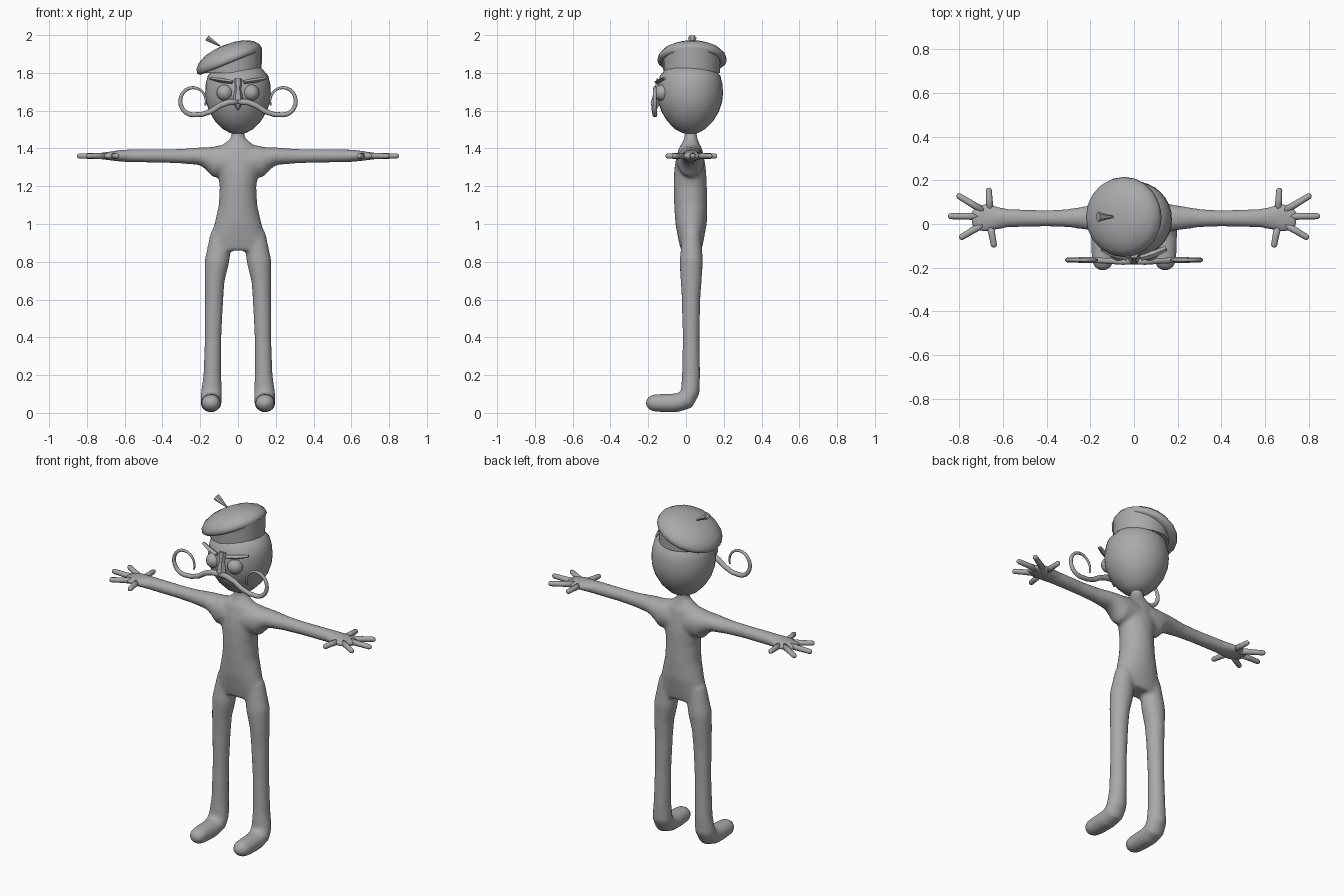
import bpy, bmesh
from math import sin, cos, tan, pi, radians
from mathutils import Vector, Matrix

if "Cube" in bpy.data.objects:
    bpy.data.objects.remove(bpy.data.objects["Cube"])

grey = bpy.data.materials.new("clay_grey")
grey.use_nodes = True
grey.diffuse_color = (0.4, 0.4, 0.4, 1)
grey.node_tree.nodes["Principled BSDF"].inputs["Base Color"].default_value = (0.4, 0.4, 0.4, 1)


def finish(name, bm, smooth=True):
    bmesh.ops.recalc_face_normals(bm, faces=bm.faces)
    for f in bm.faces:
        f.smooth = smooth
    mesh = bpy.data.meshes.new(name)
    bm.to_mesh(mesh)
    bm.free()
    mesh.materials.append(grey)
    obj = bpy.data.objects.new(name, mesh)
    bpy.context.collection.objects.link(obj)
    return obj


def sweep(bm, path, ref, sides=16, mirror=1):
    """Closed tube through (x, y, z, radius along ref, radius across)."""
    pts = [Vector((p[0] * mirror, p[1], p[2])) for p in path]
    rings = []
    for i, p in enumerate(pts):
        t = (pts[min(i + 1, len(pts) - 1)] - pts[max(i - 1, 0)]).normalized()
        u = Vector(ref)
        u = (u - t * u.dot(t)).normalized()
        v = t.cross(u)
        ring = []
        for k in range(sides):
            a = 2 * pi * k / sides
            ring.append(bm.verts.new(p + u * cos(a) * path[i][3] + v * sin(a) * path[i][4]))
        rings.append(ring)
    for a, b in zip(rings, rings[1:]):
        for k in range(sides):
            n = (k + 1) % sides
            bm.faces.new((a[k], a[n], b[n], b[k]))
    bm.faces.new(rings[0])
    bm.faces.new(rings[-1])


def lathe(bm, profile, sides, matrix):
    """Surface of revolution from (radius, height) pairs."""
    verts = [bm.verts.new((r, 0, z)) for r, z in profile]
    edges = [bm.edges.new(e) for e in zip(verts, verts[1:])]
    bmesh.ops.spin(bm, geom=verts + edges, cent=(0, 0, 0), axis=(0, 0, 1),
                   angle=2 * pi, steps=sides, use_merge=True)
    bmesh.ops.remove_doubles(bm, verts=bm.verts, dist=0.0005)
    bmesh.ops.transform(bm, matrix=matrix, verts=bm.verts)


X, Y, Z = (1, 0, 0), (0, 1, 0), (0, 0, 1)

# Body: torso, legs with feet, arms with palms, fused into one soft skin
torso = [(0, .028, .86, .15, .055), (0, .027, .92, .148, .068), (0, .027, 1.0, .125, .083),
         (0, .025, 1.1, .102, .088), (0, .022, 1.2, .097, .088), (0, .022, 1.28, .11, .085),
         (0, .022, 1.34, .12, .076), (0, .024, 1.4, .11, .062), (0, .025, 1.435, .062, .042),
         (0, .025, 1.46, .035, .034), (0, .025, 1.55, .032, .032)]
leg = [(.085, .03, .95, .06, .05), (.112, .028, .8, .065, .062), (.124, .027, .7, .053, .056),
       (.127, .027, .6, .049, .049), (.132, .027, .4, .044, .045), (.136, .027, .2, .047, .048),
       (.14, .022, .11, .056, .05), (.142, 0, .068, .057, .052), (.143, -.05, .053, .055, .05),
       (.143, -.12, .052, .053, .049), (.143, -.175, .053, .05, .045),
       (.143, -.2, .053, .036, .032), (.143, -.212, .053, .014, .012)]
arm = [(.05, .024, 1.33, .075, .08), (.12, .026, 1.333, .072, .086), (.15, .028, 1.348, .066, .063),
       (.2, .028, 1.359, .057, .047), (.3, .027, 1.359, .042, .039), (.4, .026, 1.36, .037, .036),
       (.58, .027, 1.361, .043, .034), (.63, .027, 1.361, .054, .03), (.68, .027, 1.36, .066, .023),
       (.715, .027, 1.36, .06, .018), (.745, .027, 1.36, .036, .014)]
bm = bmesh.new()
sweep(bm, torso, X, 28)
for s in (-1, 1):
    sweep(bm, leg, X, 24, s)
    sweep(bm, arm, Y, 24, s)
body = finish("body", bm)
remesh = body.modifiers.new("fuse", 'REMESH')
remesh.mode = 'VOXEL'
remesh.voxel_size = 0.01
remesh.use_smooth_shade = True
soften = body.modifiers.new("soften", 'SMOOTH')
soften.factor = 0.5
soften.iterations = 8

# Fingers
fingers = [((.70, .035), (.852, .036)), ((.69, .06), (.812, .134)), ((.66, .06), (.666, .165)),
           ((.69, .0), (.80, -.066)), ((.66, .0), (.64, -.107))]
for s, side in ((-1, "right"), (1, "left")):
    bm = bmesh.new()
    for a, b in fingers:
        a, b = Vector((*a, 1.36)), Vector((*b, 1.36))
        path = [(*a.lerp(b, t), r, r) for t, r in ((0, .018), (.5, .015), (.9, .014), (.97, .011), (1, .005))]
        sweep(bm, path, Z, 12, s)
    finish(side + "_fingers", bm)

# Head
bm = bmesh.new()
lathe(bm, [(0, 1.475), (.04, 1.481), (.08, 1.502), (.122, 1.545), (.152, 1.595), (.169, 1.645),
           (.174, 1.69), (.171, 1.74), (.16, 1.785), (.125, 1.825), (.07, 1.845), (0, 1.85)],
      32, Matrix.Translation((0, .022, 0)))
finish("head", bm)

# Beret crown, tipped toward one side
tilt = radians(22)
centre = Vector((-.045, .032, 1.865))
bm = bmesh.new()
lathe(bm, [(0, -.005), (.14, -.012), (.172, -.012), (.184, 0), (.18, .022), (.155, .05),
           (.11, .072), (.06, .083), (0, .087)], 20,
      Matrix.Translation(centre) @ Matrix.Rotation(-tilt, 4, 'Y'))
finish("beret_crown", bm)

# Beret band: upright wall whose top follows the tipped crown
bm = bmesh.new()
sweep(bm, [(-.025, .03, 1.8, .15, .15), (-.025, .03, 1.9, .152, .152)], X, 24)
for v in bm.verts:
    if v.co.z > 1.85:
        v.co.z = max(1.802, centre.z + (v.co.x - centre.x) * tan(tilt))
band = finish("beret_band", bm, False)
for f in band.data.polygons:
    f.use_smooth = abs(f.normal.z) < 0.5

# Beret stalk
bm = bmesh.new()
sweep(bm, [(-.095, .033, 1.942, .004, .004), (-.165, .033, 1.985, .024, .018)], Y, 6)
finish("beret_stalk", bm, False)

for s, side in ((-1, "right"), (1, "left")):
    # Eyes
    bm = bmesh.new()
    bmesh.ops.create_uvsphere(bm, u_segments=24, v_segments=16, radius=.043,
                              matrix=Matrix.Translation((.07 * s, -.126, 1.695)))
    finish(side + "_eye", bm)
    # Eyebrows
    bm = bmesh.new()
    sweep(bm, [(.03, -.155, 1.752, .01, .014), (.09, -.138, 1.76, .012, .016),
               (.148, -.112, 1.771, .008, .012)], Z, 4, s)
    finish(side + "_eyebrow", bm, False)
    # Moustache half: a sagging strand ending in a tapering curl
    strand = [(0, -.17, 1.648, .015, .016), (.05, -.172, 1.645, .015, .016), (.095, -.17, 1.628, .014, .015),
              (.14, -.168, 1.598, .013, .014), (.19, -.165, 1.58, .013, .013)]
    for i in range(17):
        a = -pi / 2 + radians(18 * i)
        r = .013 - .0005 * i
        strand.append((.238 + .068 * cos(a), -.165, 1.65 + .072 * sin(a), r, r))
    bm = bmesh.new()
    sweep(bm, strand, Y, 12, s)
    finish(side + "_moustache", bm)

# Nose: faceted wedge, broad at the nostrils
bm = bmesh.new()
sweep(bm, [(0, -.14, 1.768, .022, .018), (0, -.148, 1.71, .017, .022), (0, -.155, 1.655, .029, .031),
           (0, -.16, 1.64, .024, .028), (0, -.164, 1.605, .005, .008)], X, 6)
finish("nose", bm, False)
